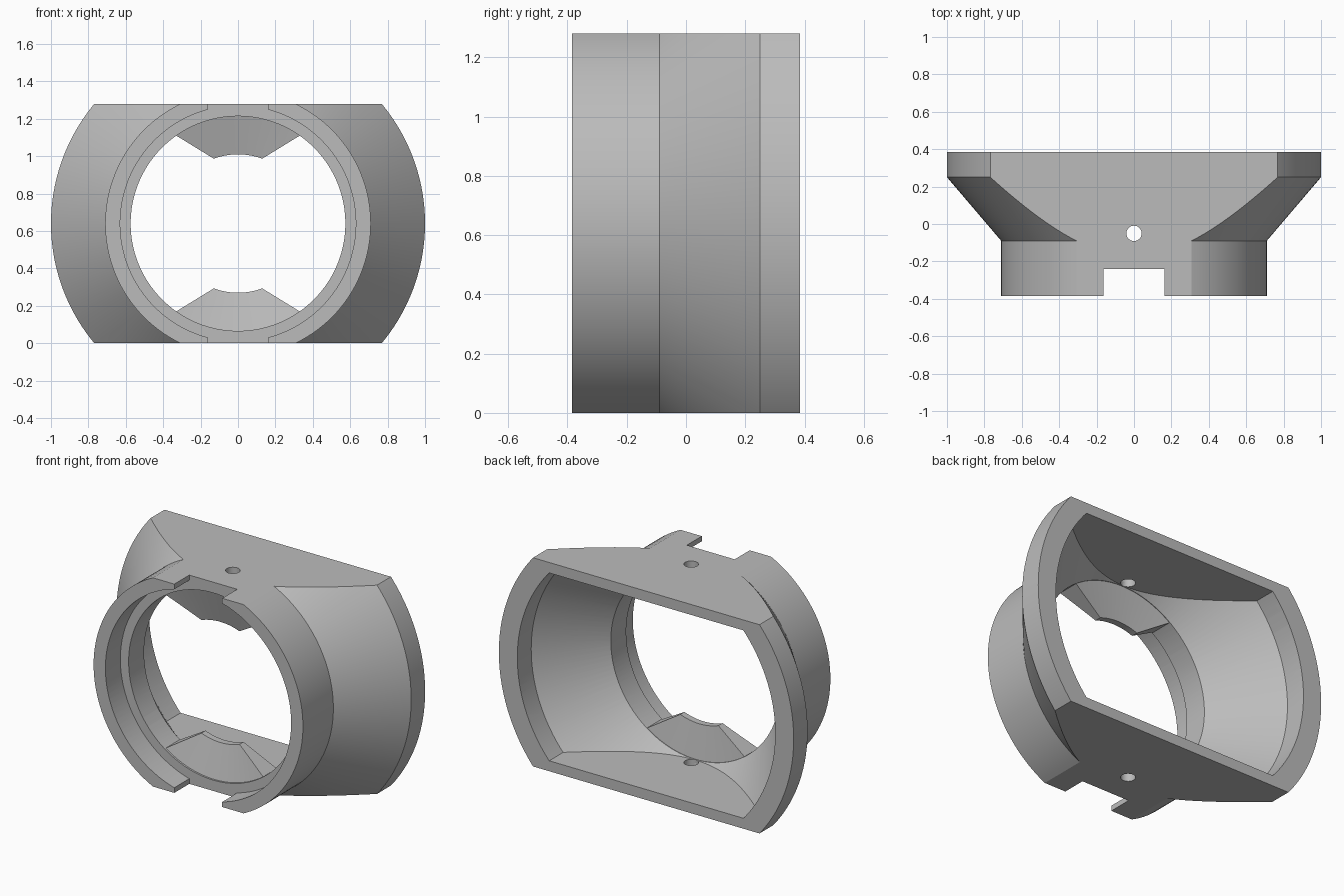
import bpy, bmesh, math
from mathutils import Vector, Matrix

MID = 0.64          # height of the bore axis
SEGMENTS = 128

cube = bpy.data.objects.get("Cube")
if cube:
    bpy.data.objects.remove(cube, do_unlink=True)

grey = bpy.data.materials.new("plain grey")
grey.use_nodes = True
colour = (0.5, 0.5, 0.5, 1)
grey.diffuse_color = colour
grey.node_tree.nodes["Principled BSDF"].inputs["Base Color"].default_value = colour


def finish(bm, name):
    bmesh.ops.recalc_face_normals(bm, faces=bm.faces)
    mesh = bpy.data.meshes.new(name)
    bm.to_mesh(mesh)
    bm.free()
    mesh.materials.append(grey)
    obj = bpy.data.objects.new(name, mesh)
    bpy.context.collection.objects.link(obj)
    return obj


def lathe(name, profile, closed=False):
    """Turn (radius, y) points around the bore axis."""
    bm = bmesh.new()
    if not closed:
        profile = [(0, profile[0][1])] + profile + [(0, profile[-1][1])]
    verts = [bm.verts.new((r, y, MID)) for r, y in profile]
    edges = [bm.edges.new(pair) for pair in zip(verts, verts[1:])]
    if closed:
        edges.append(bm.edges.new((verts[-1], verts[0])))
    bmesh.ops.spin(bm, geom=verts + edges, cent=(0, 0, MID), axis=(0, 1, 0),
                   angle=math.tau, steps=SEGMENTS, use_merge=False)
    bmesh.ops.remove_doubles(bm, verts=bm.verts, dist=0.0001)
    return finish(bm, name)


def box(name, size, centre):
    bm = bmesh.new()
    bmesh.ops.create_cube(bm, size=1)
    bmesh.ops.scale(bm, vec=size, verts=bm.verts)
    bmesh.ops.translate(bm, vec=centre, verts=bm.verts)
    return finish(bm, name)


def prism(name, outline, front, back):
    bm = bmesh.new()
    face = bm.faces.new([bm.verts.new((x, front, z)) for x, z in outline])
    made = bmesh.ops.extrude_face_region(bm, geom=[face])["geom"]
    bmesh.ops.translate(bm, vec=(0, back - front, 0),
                        verts=[v for v in made if isinstance(v, bmesh.types.BMVert)])
    return finish(bm, name)


def combine(target, tool, operation):
    mod = target.modifiers.new(operation, 'BOOLEAN')
    mod.operation = operation
    mod.solver = 'EXACT'
    mod.object = tool
    bpy.context.view_layer.objects.active = target
    bpy.ops.object.modifier_apply(modifier=mod.name)
    bpy.data.objects.remove(tool, do_unlink=True)


# Housing: narrow collar, flare and wide rim, trimmed flat above and below
housing = lathe("housing", [(0.71, -0.385), (0.71, -0.09), (1.0, 0.25), (1.0, 0.385)])
combine(housing, box("trim", (3, 3, 1.28), (0, 0, MID)), 'INTERSECT')

# Flared cavity with flat inner walls
cavity = lathe("cavity", [(0.522, -0.15), (0.875, 0.25), (0.875, 0.45)])
combine(cavity, box("cavity_trim", (3, 3, 1.152), (0, 0, MID)), 'INTERSECT')
combine(housing, cavity, 'DIFFERENCE')

# Stepped bore through the collar
combine(housing, lathe("bore", [(0.63, -0.45), (0.63, -0.24), (0.574, -0.24), (0.574, -0.03)]),
        'DIFFERENCE')

# Front notches and vertical screw hole
combine(housing, box("notch", (0.325, 0.26, 2), (0, -0.37, MID)), 'DIFFERENCE')
bm = bmesh.new()
bmesh.ops.create_cone(bm, cap_ends=True, segments=32, radius1=0.041, radius2=0.041,
                      depth=3, matrix=Matrix.Translation((0, -0.05, MID)))
combine(housing, finish(bm, "hole"), 'DIFFERENCE')

# Tapered tabs reaching into the bore, top and bottom
parts = [housing]
for name, side in (("top_tab", 1), ("bottom_tab", -1)):
    tab = lathe(name, [(0.61, -0.239), (0.37, -0.17), (0.37, -0.13), (0.6, -0.09)], closed=True)
    outline = [(-0.05, 0.298), (0.05, 0.298), (0.42, 0.525), (0.42, 0.63), (-0.42, 0.63)]
    outline.append((-0.42, 0.525))
    wedge = prism("wedge", [(x, MID + side * z) for x, z in outline], -0.5, 0.3)
    combine(tab, wedge, 'INTERSECT')
    parts.append(tab)

# Smooth the turned surfaces and keep the edges crisp
bpy.ops.object.select_all(action='DESELECT')
for part in parts:
    part.select_set(True)
bpy.context.view_layer.objects.active = housing
bpy.ops.object.shade_smooth_by_angle(angle=math.radians(25))
